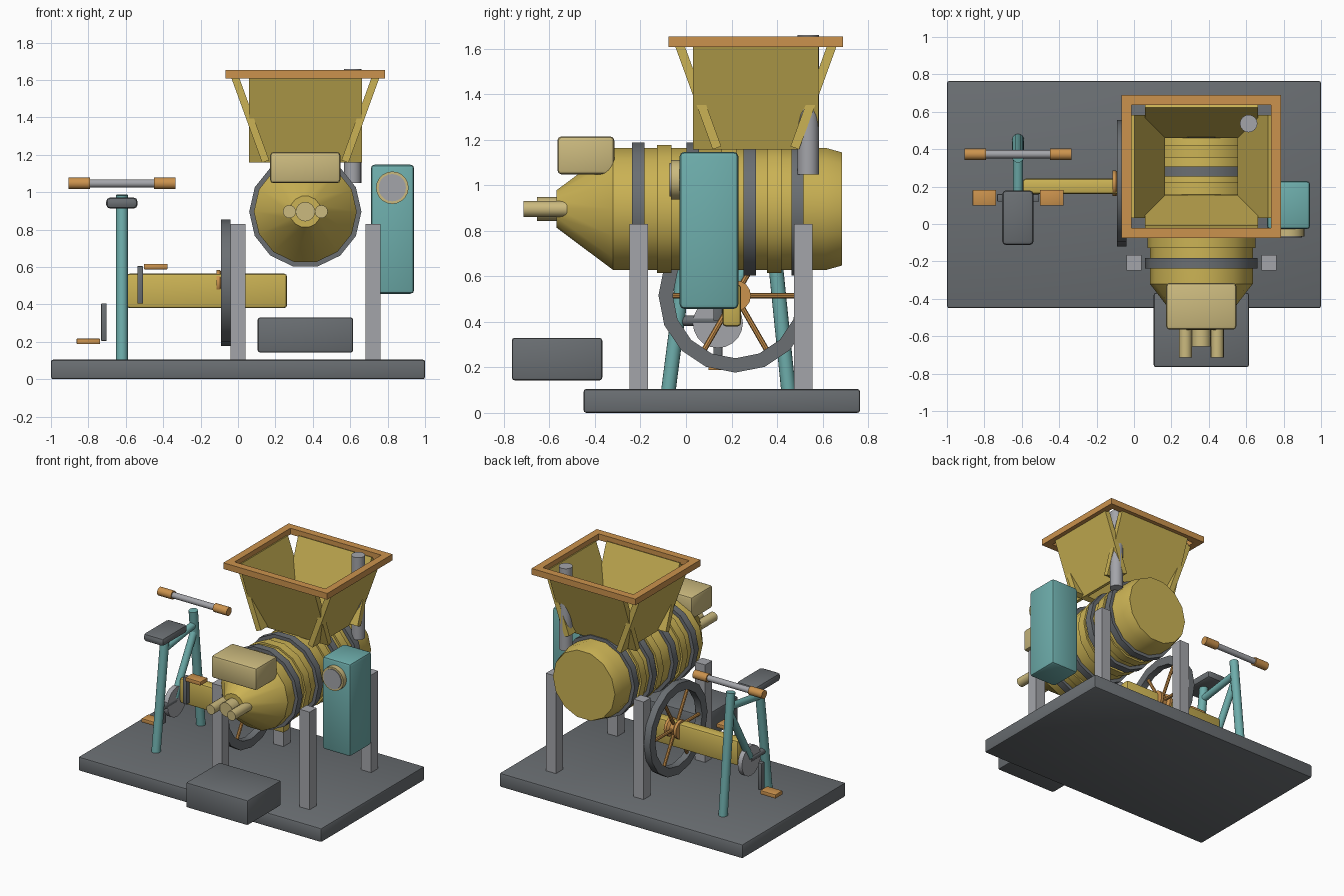
import bpy, bmesh
from math import cos, sin, pi, radians
from mathutils import Vector, Matrix

cube = bpy.data.objects.get("Cube")
if cube:
    bpy.data.objects.remove(cube, do_unlink=True)


def material(name, rgb):
    m = bpy.data.materials.new(name)
    m.use_nodes = True
    m.diffuse_color = (*rgb, 1)
    m.node_tree.nodes["Principled BSDF"].inputs["Base Color"].default_value = (*rgb, 1)
    return m


YELLOW = material("yellow paint", (0.60, 0.45, 0.09))
TAN = material("tan paint", (0.60, 0.49, 0.21))
ORANGE = material("orange wood", (0.60, 0.29, 0.075))
TEAL = material("teal paint", (0.155, 0.42, 0.41))
DARK = material("dark grey", (0.145, 0.158, 0.17))
STEEL = material("light grey steel", (0.37, 0.375, 0.40))


def finish(name, bm, mat):
    bmesh.ops.recalc_face_normals(bm, faces=bm.faces[:])
    mesh = bpy.data.meshes.new(name)
    bm.to_mesh(mesh)
    bm.free()
    mesh.materials.append(mat)
    ob = bpy.data.objects.new(name, mesh)
    bpy.context.collection.objects.link(ob)
    bpy.ops.object.select_all(action='DESELECT')
    ob.select_set(True)
    bpy.context.view_layer.objects.active = ob
    bpy.ops.object.shade_smooth_by_angle(angle=radians(31))
    return ob


def box(name, mat, xs, ys, zs, bevel=0.0, rot=None):
    """Box from its extents, turned about its own centre."""
    lo, hi = Vector((xs[0], ys[0], zs[0])), Vector((xs[1], ys[1], zs[1]))
    bm = bmesh.new()
    bmesh.ops.create_cube(bm, size=1)
    bmesh.ops.scale(bm, vec=hi - lo, verts=bm.verts[:])
    if bevel:
        bmesh.ops.bevel(bm, geom=bm.edges[:], offset=bevel, segments=2,
                        profile=0.5, affect='EDGES')
    if rot:
        bm.transform(rot)
    bmesh.ops.translate(bm, vec=(lo + hi) / 2, verts=bm.verts[:])
    return finish(name, bm, mat)


def lathe(name, mat, origin, axis, profile, n=16, hollow=False):
    """Sweep (distance, radius) points round an axis."""
    axis, origin = Vector(axis).normalized(), Vector(origin)
    u = Vector((0, 1, 0)) if abs(axis.x) > 0.9 else Vector((1, 0, 0))
    u = (u - axis * u.dot(axis)).normalized()
    v = axis.cross(u)
    bm = bmesh.new()
    rings = [[bm.verts.new(origin + axis * t + r * (u * cos(2 * pi * i / n) + v * sin(2 * pi * i / n)))
              for i in range(n)] for t, r in profile]
    pairs = list(zip(rings, rings[1:]))
    if hollow:
        pairs.append((rings[-1], rings[0]))
    else:
        bm.faces.new(rings[0])
        bm.faces.new(rings[-1])
    for a, b in pairs:
        for i in range(n):
            j = (i + 1) % n
            bm.faces.new((a[i], a[j], b[j], b[i]))
    return finish(name, bm, mat)


def rod(name, mat, p, q, r, n=16):
    d = Vector(q) - Vector(p)
    return lathe(name, mat, p, d, [(0, r), (d.length, r)], n)


# Base plate, front step and four posts
box("base_plate", DARK, (-1, 1), (-0.45, 0.765), (0, 0.105), 0.012)
box("front_step", DARK, (0.105, 0.615), (-0.765, -0.368), (0.143, 0.33), 0.012)
for side, x in (("right", 0), ("left", 0.722)):
    for end, y in (("front", -0.207), ("back", 0.515)):
        box(f"{side}_{end}_post", STEEL, (x - 0.041, x + 0.041),
            (y - 0.041, y + 0.041), (0.1, 0.83))

# Drum with its bands and ribs
CX, CZ = 0.36, 0.896
Y = (0, 1, 0)
lathe("drum", YELLOW, (CX, 0, CZ), Y,
      [(-0.568, 0.085), (-0.32, 0.275), (0.615, 0.275), (0.685, 0.255)], 14)
for i, y in enumerate((-0.21, 0.03, 0.28, 0.49)):
    lathe(f"drum_band_{i + 1}", DARK, (CX, y, CZ), Y, [(-0.027, 0.3), (0.027, 0.3)], 14)
for i, y in enumerate((-0.095, 0.189, 0.388)):
    lathe(f"drum_rib_{i + 1}", YELLOW, (CX, y, CZ), Y, [(-0.032, 0.289), (0.032, 0.289)], 14)

# Nozzles and front box
rod("middle_nozzle", TAN, (CX, -0.655, CZ), (CX, -0.5, CZ), 0.052)
for side, s in (("right", -1), ("left", 1)):
    x = CX + s * 0.085
    rod(f"{side}_nozzle", TAN, (x, -0.715, CZ), (x, -0.49, CZ), 0.035)
box("front_box", TAN, (0.172, 0.547), (-0.565, -0.315), (1.048, 1.215), 0.018)

# Hopper: four tilted plates under a wooden rim
HX, HY, HZ = 0.36, 0.307, 1.39
TILT = radians(20)
for name, s in (("front", -1), ("back", 1)):
    y = HY + s * 0.253
    box(f"hopper_{name}_plate", YELLOW, (HX - 0.302, HX + 0.302), (y - 0.02, y + 0.02),
        (HZ - 0.24, HZ + 0.24), rot=Matrix.Rotation(-s * TILT, 4, 'X'))
for name, s in (("right", -1), ("left", 1)):
    x = HX + s * 0.294
    box(f"hopper_{name}_plate", YELLOW, (x - 0.02, x + 0.02), (HY - 0.276, HY + 0.276),
        (HZ - 0.24, HZ + 0.24), rot=Matrix.Rotation(s * TILT, 4, 'Y'))

bm = bmesh.new()
loops = []
for hx, hy, z in ((0.427, 0.383, 1.607), (0.427, 0.383, 1.653),
                  (0.373, 0.328, 1.653), (0.373, 0.328, 1.607)):
    loops.append([bm.verts.new((HX + sx * hx, HY + sy * hy, z))
                  for sx, sy in ((-1, -1), (1, -1), (1, 1), (-1, 1))])
for k in range(4):
    a, b = loops[k], loops[(k + 1) % 4]
    for i in range(4):
        j = (i + 1) % 4
        bm.faces.new((a[i], a[j], b[j], b[i]))
finish("hopper_rim", bm, ORANGE)

rod("vent_pipe", STEEL, (0.613, 0.537, 1.048), (0.613, 0.537, 1.66), 0.047)

# Control cabinet with gauge
box("control_cabinet", TEAL, (0.71, 0.942), (-0.028, 0.23), (0.457, 1.147), 0.02)
rod("gauge_rim", TAN, (0.825, -0.066, 1.024), (0.825, 0, 1.024), 0.087, 20)
rod("gauge_face", STEEL, (0.825, -0.072, 1.024), (0.825, -0.04, 1.024), 0.073, 20)

# Drive housing and flywheel
box("drive_housing", YELLOW, (-0.595, 0.262), (0.16, 0.242), (0.38, 0.565), 0.016)
WY, WZ = 0.217, 0.515
X = (1, 0, 0)
lathe("flywheel_rim", DARK, (-0.066, WY, WZ), X,
      [(-0.026, 0.338), (0.026, 0.338), (0.026, 0.275), (-0.026, 0.275)], 16, hollow=True)
lathe("flywheel_hub", ORANGE, (-0.066, WY, WZ), X,
      [(-0.05, 0.068), (-0.03, 0.068), (-0.015, 0.05), (0.015, 0.05), (0.03, 0.068), (0.05, 0.068)])
for i in range(6):
    a = i * pi / 3
    rod(f"flywheel_spoke_{i + 1}", ORANGE, (-0.066, WY, WZ),
        (-0.066, WY + 0.29 * cos(a), WZ + 0.29 * sin(a)), 0.012, 8)

# Pedal frame
PX = -0.62
rod("seat_leg", TEAL, (PX, -0.077, 0.1), (PX, 0.03, 0.93), 0.032)
rod("handlebar_leg", TEAL, (PX, 0.45, 0.1), (PX, 0.36, 0.985), 0.032)
rod("top_bar", TEAL, (PX, 0.025, 0.83), (PX, 0.37, 0.88), 0.026)
rod("down_bar", TEAL, (PX, 0.14, 0.42), (PX, 0.37, 0.83), 0.026)
box("seat", DARK, (-0.705, -0.537), (-0.113, 0.18), (0.912, 0.972), 0.022)

# Handlebar and grips
rod("handlebar", STEEL, (PX - 0.2, 0.373, 1.047), (PX + 0.2, 0.373, 1.047), 0.022)
for side, s in (("right", -1), ("left", 1)):
    rod(f"{side}_grip", ORANGE, (PX + s * 0.172, 0.373, 1.047),
        (PX + s * 0.285, 0.373, 1.047), 0.031)

# Crank, arms and pedals
KY, KZ = 0.14, 0.405
rod("chain_disc", STEEL, (PX - 0.015, KY, KZ - 0.01), (PX + 0.02, KY, KZ - 0.01), 0.11, 20)
rod("crank_stay", DARK, (PX, -0.03, KZ), (PX, KY, KZ), 0.023)
for side, s in (("right", -1), ("left", 1)):
    x = PX + s * 0.097
    top = KZ + s * 0.2
    box(f"{side}_crank_arm", DARK, (x - 0.015, x + 0.015), (KY - 0.02, KY + 0.02),
        sorted((KZ, top)), 0.004)
    box(f"{side}_pedal", ORANGE, sorted((PX + s * 0.117, PX + s * 0.243)),
        (KY - 0.042, KY + 0.042), (top - 0.017, top + 0.012), 0.004)
